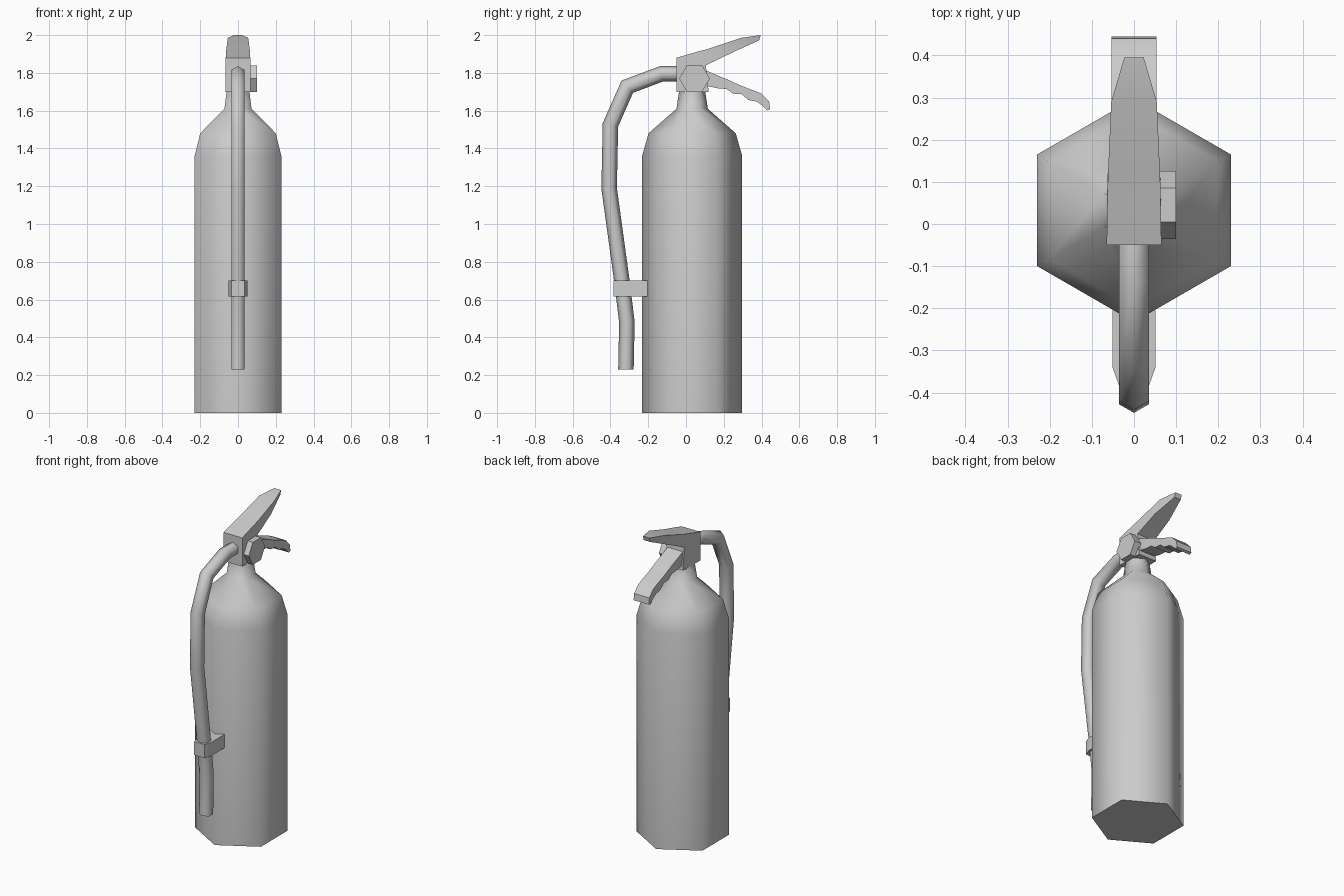
import bpy, bmesh
from math import cos, sin, pi, radians
from mathutils import Vector

if "Cube" in bpy.data.objects:
    bpy.data.objects.remove(bpy.data.objects["Cube"])


def loft(name, rings, angle):
    """Skin a series of equal-length rings, cap both ends, smooth by angle."""
    bm = bmesh.new()
    vs = [[bm.verts.new(p) for p in ring] for ring in rings]
    n = len(vs[0])
    for a, b in zip(vs, vs[1:]):
        for i in range(n):
            j = (i + 1) % n
            bm.faces.new((a[i], a[j], b[j], b[i]))
    bm.faces.new(vs[0][::-1])
    bm.faces.new(vs[-1])
    bmesh.ops.recalc_face_normals(bm, faces=bm.faces)
    me = bpy.data.meshes.new(name)
    bm.to_mesh(me)
    bm.free()
    ob = bpy.data.objects.new(name, me)
    bpy.context.collection.objects.link(ob)
    bpy.ops.object.select_all(action='DESELECT')
    ob.select_set(True)
    bpy.context.view_layer.objects.active = ob
    bpy.ops.object.shade_smooth_by_angle(angle=radians(angle))
    return ob


def lever(name, stations):
    """Loft rectangular sections: top y,z, bottom y,z, half width."""
    rings = [[(-w, yt, zt), (w, yt, zt), (w, yb, zb), (-w, yb, zb)]
             for yt, zt, yb, zb, w in stations]
    return loft(name, rings, 30)


HEX = [i * pi / 3 for i in range(6)]

# Six-sided cylinder with shoulder and neck
profile = [(0.265, 0), (0.265, 1.36), (0.231, 1.48), (0.083, 1.61), (0.068, 1.71)]
loft("tank", [[(r * sin(a), 0.0325 + r * cos(a), z) for a in HEX]
              for r, z in profile], 65)

# Valve block flowing into the upper lever
lever("valve_and_upper_lever", [
    (-0.05, 1.88, -0.05, 1.70, 0.065),
    (0.07, 1.915, 0.12, 1.70, 0.063),
    (0.11, 1.925, 0.105, 1.84, 0.062),
    (0.29, 1.985, 0.25, 1.91, 0.054),
    (0.395, 2.0, 0.387, 1.972, 0.023)])

# Lower carrying handle with finger grips
lever("lower_handle", [
    (0.09, 1.82, 0.09, 1.735, 0.053),
    (0.17, 1.785, 0.17, 1.718, 0.053),
    (0.22, 1.765, 0.215, 1.715, 0.053),
    (0.27, 1.742, 0.25, 1.69, 0.053),
    (0.31, 1.725, 0.295, 1.687, 0.053),
    (0.35, 1.71, 0.33, 1.657, 0.053),
    (0.40, 1.69, 0.375, 1.648, 0.053),
    (0.44, 1.648, 0.40, 1.63, 0.053),
    (0.445, 1.608, 0.43, 1.602, 0.053)])

# Pressure gauge on the right side
loft("gauge", [[(x, 0.045 + 0.081 * cos(a), 1.77 + 0.081 * sin(a)) for a in HEX]
               for x in (0.04, 0.10)], 30)

# Hose swept along the side path with mitred joints
path = [Vector((0, y, z)) for y, z in [
    (-0.04, 1.795), (-0.13, 1.795), (-0.311, 1.727), (-0.40, 1.525),
    (-0.407, 1.19), (-0.337, 0.68), (-0.313, 0.48), (-0.318, 0.23)]]
rings = []
for i, p in enumerate(path):
    d0 = (p - path[max(i - 1, 0)]).normalized()
    d1 = (path[min(i + 1, len(path) - 1)] - p).normalized()
    t = (d0 + d1).normalized()
    m = Vector((0, -t.z, t.y)) / max(t.dot(d0), t.dot(d1))
    rings.append([p + 0.041 * (cos(a) * m + sin(a) * Vector((1, 0, 0))) for a in HEX])
loft("hose", rings, 65)

# Clip holding the hose to the tank
outline = [(0.051, -0.205), (0.051, -0.34), (0.035, -0.385)]
outline += [(-x, y) for x, y in reversed(outline)]
loft("hose_clip", [[(x, y, z) for x, y in outline] for z in (0.615, 0.70)], 30)
